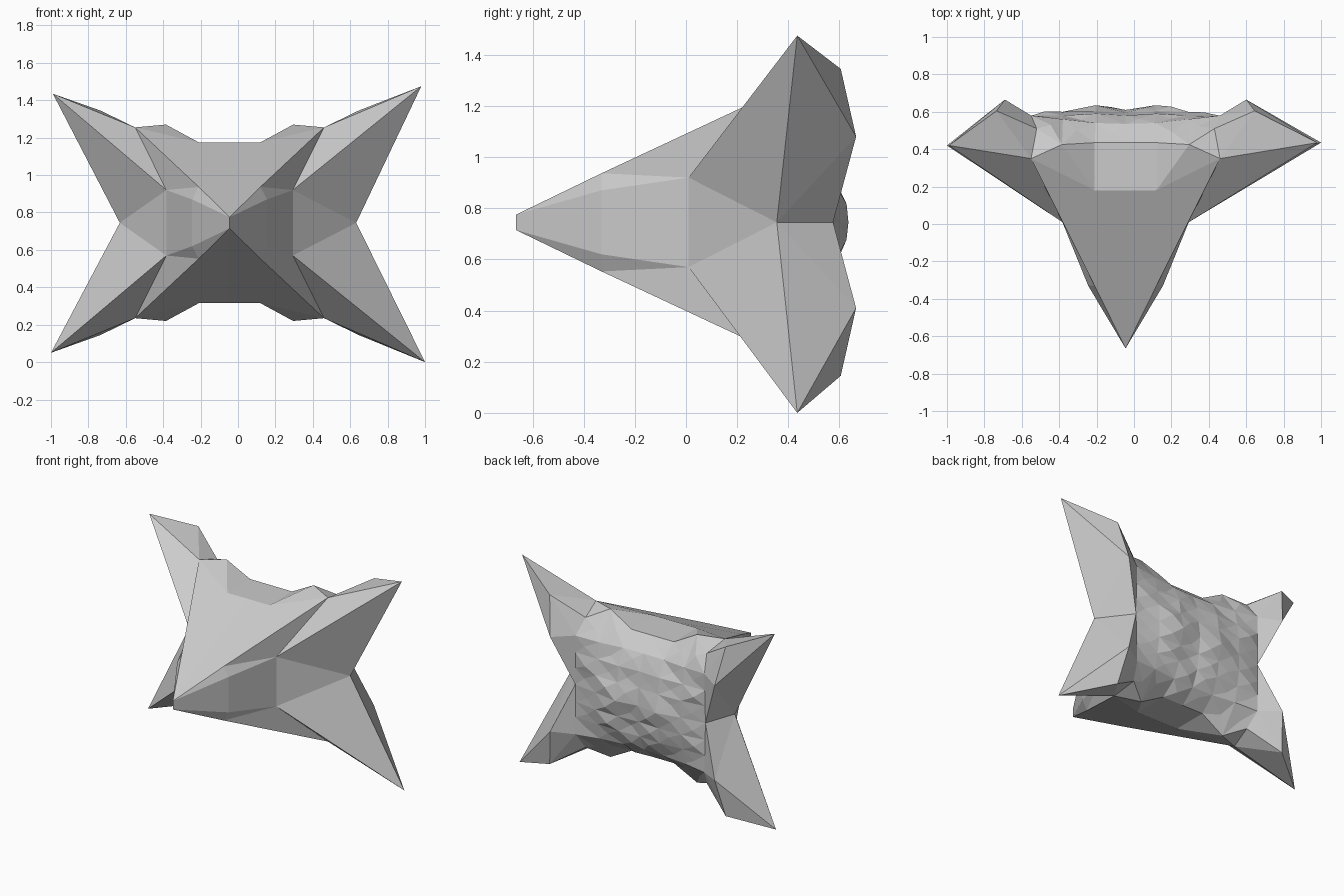
import bpy, bmesh, random
from mathutils import Vector

if "Cube" in bpy.data.objects:
    bpy.data.objects.remove(bpy.data.objects["Cube"])

random.seed(4)
CX, CZ = -0.045, 0.745
CORE = Vector((CX, 0.3, CZ))

# Quarter profile points: offset from centre line, depth, offset from mid height
P = {
    'nose': (0, -.665, .03), 'nose_mid': (0, -.665, 0),
    'edge': (.165, -.33, .192), 'cheek': (.2, -.33, .125), 'cheek_mid': (.2, -.33, 0),
    'inner': (.338, .01, .175), 'inner_mid': (.338, .01, 0),
    'shoulder': (.505, .35, .51),
    'notch': (.165, .18, .43), 'notch_mid': (0, .18, .43),
    'rim': (.165, .435, .43), 'rim_mid': (0, .435, .43),
    'peak': (.34, .425, .525), 'root': (.475, .51, .46), 'root_low': (.505, .58, .35),
    'barb': (.69, .605, .6), 'wing': (.645, .665, .335), 'back_side': (.51, .575, 0),
}
TIPS = {(1, 1): (.98, .435, 1.475), (-1, 1): (-.99, .42, 1.435),
        (-1, -1): (-1, .42, .05), (1, -1): (1, .435, .0)}


def place(p, sx, sz):
    if p == 'tip':
        return Vector(TIPS[sx, sz])
    if p == 'waist':
        return Vector((sx * .632, .355, CZ))
    a, y, h = P[p] if isinstance(p, str) else p
    return Vector((CX + sx * a, y, CZ + sz * h))


def four_way(name, faces, bumpy=False):
    """Repeat quarter faces in all four quadrants, weld and face outwards."""
    bm = bmesh.new()
    for sx in (1, -1):
        for sz in (1, -1):
            for f in faces:
                bm.faces.new([bm.verts.new(place(p, sx, sz)) for p in f])
    bmesh.ops.remove_doubles(bm, verts=bm.verts, dist=.002)
    if bumpy:
        res = bmesh.ops.poke(bm, faces=bm.faces[:])
        for v in res['verts'] if 'verts' in res else []:
            v.co.y += random.uniform(-.012, .018)
            v.co.x += random.uniform(-.02, .02)
            v.co.z += random.uniform(-.015, .015)
    bm.normal_update()
    for f in bm.faces:
        if f.normal.dot(f.calc_center_median() - CORE) < 0:
            f.normal_flip()
    me = bpy.data.meshes.new(name)
    bm.to_mesh(me)
    bm.free()
    ob = bpy.data.objects.new(name, me)
    bpy.context.collection.objects.link(ob)


# Wedge-shaped nose with notched top and bottom
four_way('front_wedge', [f.split() for f in (
    'nose edge shoulder notch notch_mid',
    'nose cheek edge', 'nose nose_mid cheek_mid cheek',
    'edge cheek inner', 'cheek cheek_mid inner_mid inner',
    'edge inner shoulder', 'inner inner_mid waist',
    'notch_mid notch rim rim_mid', 'notch shoulder peak', 'notch peak rim')])

# Four corner spikes with rear barbs
four_way('corner_spikes', [f.split() for f in (
    'tip shoulder inner', 'tip inner waist', 'tip waist wing', 'tip wing barb',
    'tip barb shoulder', 'barb root shoulder', 'shoulder root peak',
    'barb wing root_low', 'barb root_low root', 'wing waist back_side',
    'wing back_side root_low')])

# Faceted bulging back
cols = (0, .16, .335)
depth = ((.61, .635, .6), (.595, .605, .6), (.58, .59, .58), (.535, .54, .56))
rows = []
for h, ys in zip((0, .12, .23, .34), depth):
    rows.append([(a, y, h) for a, y in zip(cols, ys)] + [(.51 - h * .014, .575 + h * .014, h)])
rows[3][3] = 'root_low'
rows[0][3] = 'back_side'
rows.append(['rim_mid', 'rim', 'peak', 'root'])
four_way('faceted_back', [(rows[j][i], rows[j][i + 1], rows[j + 1][i + 1], rows[j + 1][i])
                          for j in range(4) for i in range(3)], bumpy=True)
